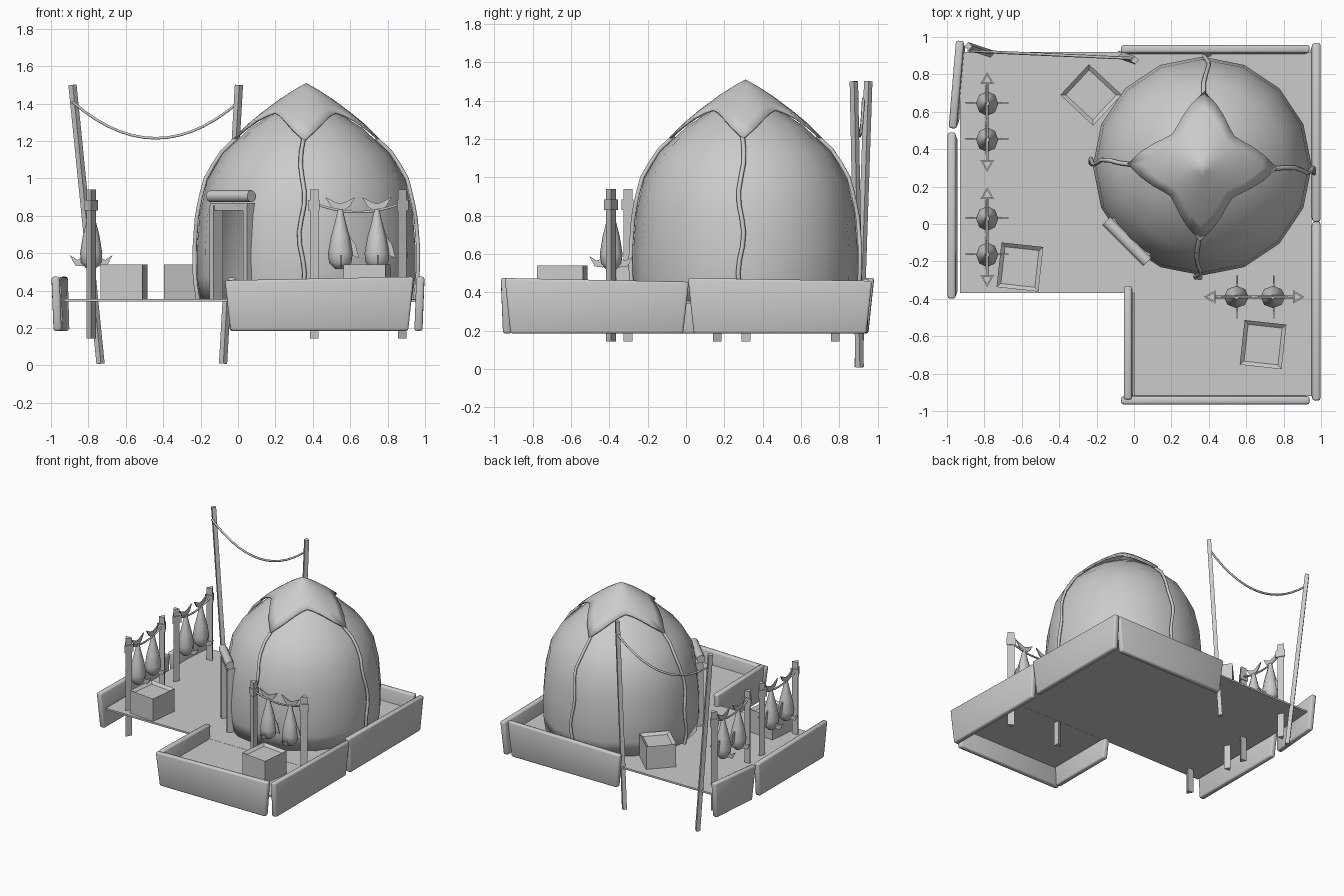
import bpy, bmesh, math
from mathutils import Vector, Matrix

if "Cube" in bpy.data.objects:
    bpy.data.objects.remove(bpy.data.objects["Cube"], do_unlink=True)

grey = bpy.data.materials.new("plain grey")
grey.use_nodes = True
grey.diffuse_color = (0.6, 0.6, 0.6, 1)
grey.node_tree.nodes["Principled BSDF"].inputs["Base Color"].default_value = (0.6, 0.6, 0.6, 1)

DECK = 0.355
CENTRE = Vector((0.365, 0.31, 0))
# radius and height pairs, base to apex
DOME = [(.565, .35), (.583, .47), (.585, .62), (.57, .81), (.53, .99),
        (.45, 1.13), (.3, 1.27), (.16, 1.36), (0, 1.42)]
CAP = [(0, 1.51), (.09, 1.46), (.17, 1.405), (.3, 1.305), (.4, 1.205)]


def interp(pairs, v):
    """Piecewise linear lookup in ascending pairs."""
    for (a, fa), (b, fb) in zip(pairs, pairs[1:]):
        if v <= b:
            return fa + (fb - fa) * (v - a) / (b - a)
    return pairs[-1][1]


def finish(name, bm, smooth=None):
    bmesh.ops.recalc_face_normals(bm, faces=bm.faces)
    mesh = bpy.data.meshes.new(name)
    bm.to_mesh(mesh)
    bm.free()
    ob = bpy.data.objects.new(name, mesh)
    bpy.context.collection.objects.link(ob)
    mesh.materials.append(grey)
    if smooth:
        bpy.ops.object.select_all(action='DESELECT')
        ob.select_set(True)
        bpy.context.view_layer.objects.active = ob
        bpy.ops.object.shade_smooth_by_angle(angle=math.radians(smooth))
    return ob


def box(name, centre, size, turn=0):
    bm = bmesh.new()
    bmesh.ops.create_cube(bm, size=1, matrix=Matrix.LocRotScale(
        Vector(centre), Matrix.Rotation(turn, 3, 'Z'), Vector(size)))
    return finish(name, bm)


def prism(name, a, b, radius, sides, spin=0, smooth=None):
    """Straight bar between two points."""
    a, b = Vector(a), Vector(b)
    rot = (b - a).to_track_quat('Z', 'Y').to_matrix().to_4x4()
    bm = bmesh.new()
    bmesh.ops.create_cone(bm, cap_ends=True, segments=sides, radius1=radius,
                          radius2=radius, depth=(b - a).length,
                          matrix=Matrix.Translation((a + b) / 2) @ rot @ Matrix.Rotation(spin, 4, 'Z'))
    return finish(name, bm, smooth)


def rope(name, points, radius):
    curve = bpy.data.curves.new(name, 'CURVE')
    curve.dimensions = '3D'
    curve.bevel_depth = radius
    curve.bevel_resolution = 1
    curve.use_fill_caps = True
    line = curve.splines.new('POLY')
    line.points.add(len(points) - 1)
    for p, co in zip(line.points, points):
        p.co = (*co, 1)
    ob = bpy.data.objects.new(name, curve)
    bpy.context.collection.objects.link(ob)
    curve.materials.append(grey)
    bpy.ops.object.select_all(action='DESELECT')
    ob.select_set(True)
    bpy.context.view_layer.objects.active = ob
    bpy.ops.object.convert(target='MESH')


def sag(a, b, drop, n=10):
    a, b = Vector(a), Vector(b)
    return [a.lerp(b, i / n) - Vector((0, 0, drop * 4 * (i / n) * (1 - i / n))) for i in range(n + 1)]


def loft(bm, rings, closed=True):
    for r, s in zip(rings, rings[1:]):
        for i in range(len(r) if closed else len(r) - 1):
            j = (i + 1) % len(r)
            bm.faces.new((r[i], r[j], s[j], s[i]))


# Deck in two plates
box("main_deck", (.01, .275, DECK - .007), (1.88, 1.29, .014))
box("front_deck", (.475, -.645, DECK - .008), (.95, .55, .014))


# Low boards around the deck, slightly wider at the top
def wall(name, a, b, z_top_a, z_top_b):
    a, b = Vector((*a, 0)), Vector((*b, 0))
    along = (b - a).normalized()
    side = Vector((along.y, -along.x, 0)) * .027
    bm = bmesh.new()
    rings = []
    for end, top, s in ((a, z_top_a, 1), (b, z_top_b, -1)):
        low = end + along * .03 * s
        rings.append([bm.verts.new(p + Vector((0, 0, z))) for p, z in (
            (low - side, .185), (low + side * .6, .185), (end + side, top), (end - side * .6, top))])
    loft(bm, rings)
    bm.faces.new(rings[0])
    bm.faces.new(rings[1])
    bmesh.ops.recalc_face_normals(bm, faces=bm.faces)
    bmesh.ops.bevel(bm, geom=bm.edges[:], offset=.012, segments=2, profile=.5, affect='EDGES')
    finish(name, bm, 80)


wall("front_wall", (-.07, -.938), (.94, -.938), .455, .475)
wall("left_wall_front", (.97, -.945), (.97, .015), .475, .455)
wall("left_wall_back", (.97, .01), (.97, .97), .475, .46)
wall("back_wall", (.94, .93), (-.07, .93), .47, .46)
wall("right_wall_back", (-.925, .98), (-.965, .51), .475, .46)
wall("right_wall_front", (-.97, .49), (-.97, -.4), .46, .475)
wall("inner_wall", (-.028, -.33), (-.028, -.94), .455, .47)

# Dome shell with a cut doorway
bm = bmesh.new()
rings = [[bm.verts.new(CENTRE + Vector((r * math.cos(i * math.pi / 8), r * math.sin(i * math.pi / 8), z)))
          for i in range(16)] for r, z in DOME[:-1]]
loft(bm, rings)
tip = bm.verts.new(CENTRE + Vector((0, 0, DOME[-1][1])))
for i in range(16):
    bm.faces.new((rings[-1][i], rings[-1][(i + 1) % 16], tip))
dome = finish("dome", bm, 60)
shell = dome.modifiers.new("shell", 'SOLIDIFY')
shell.thickness = .02
shell.offset = -1
DOOR = math.radians(225)
out = Vector((math.cos(DOOR), math.sin(DOOR), 0))
across = Vector((-out.y, out.x, 0))
cutter = box("doorway_cutter", CENTRE + out * .56 + Vector((0, 0, .59)), (.3, .22, .49), DOOR)
cutter.hide_render = True
cutter.hide_viewport = True
cutter.display_type = 'WIRE'
cut = dome.modifiers.new("doorway", 'BOOLEAN')
cut.object = cutter
cut.solver = 'EXACT'

# Door surround and rolled flap
for s in (-1, 1):
    box("door_jamb", CENTRE + out * .555 + across * .125 * s + Vector((0, 0, .605)), (.07, .03, .5), DOOR)
box("door_lintel", CENTRE + out * .55 + Vector((0, 0, .85)), (.07, .28, .04), DOOR)
roll = CENTRE + out * .57 + Vector((0, 0, .905))
prism("rolled_flap", roll - across * .155, roll + across * .155, .032, 10, smooth=40)

# Four-pointed cover over the crown
bm = bmesh.new()
rings = []
for t in (.15, .35, .6, .8, 1):
    ring = []
    for i in range(32):
        u = abs((i + 4) % 8 - 4) / 4
        r = t * (.235 + .165 * (1 - u) ** 1.6)
        a = i * math.pi / 16 - .03
        ring.append(bm.verts.new(CENTRE + Vector((r * math.cos(a), r * math.sin(a), interp(CAP, r)))))
    rings.append(ring)
loft(bm, rings)
tip = bm.verts.new(CENTRE + Vector((0, 0, CAP[0][1])))
for i in range(32):
    bm.faces.new((rings[0][i], rings[0][(i + 1) % 32], tip))
cover = finish("crown_cover", bm, 50)
thick = cover.modifiers.new("cloth", 'SOLIDIFY')
thick.thickness = .012
thick.offset = -1

# Ropes from the cover points down the dome
heights = [(z, r) for r, z in DOME]
for k in range(4):
    pts = []
    for i in range(13):
        z = 1.215 - .86 * i / 12
        a = k * math.pi / 2 - .04 + .025 * math.sin(i * 1.1 + k)
        r = interp(heights, z) + .014
        pts.append(CENTRE + Vector((r * math.cos(a), r * math.sin(a), z)))
    rope("dome_rope", pts, .012)

# Crates with a sunken lid
for x, y, turn in ((-.23, .69, .82), (-.61, -.23, -.11), (.69, -.645, -.11)):
    crate = box("crate", (x, y, DECK + .0925), (.225, .24, .185), turn)
    bm = bmesh.new()
    bm.from_mesh(crate.data)
    top = [f for f in bm.faces if f.normal.z > .9]
    bmesh.ops.inset_region(bm, faces=top, thickness=.03)
    bmesh.ops.translate(bm, verts=top[0].verts, vec=(0, 0, -.02))
    bm.to_mesh(crate.data)
    bm.free()


# Hanging fish: tail up, head down, fins square to the rack
def fish(place, turn):
    m = Matrix.Translation(place) @ Matrix.Rotation(turn, 4, 'Z')
    bm = bmesh.new()
    rings = [[bm.verts.new((r * math.cos(i * math.pi / 4), .9 * r * math.sin(i * math.pi / 4), z))
              for i in range(8)]
             for r, z in ((.025, .515), (.06, .55), (.066, .6), (.05, .69), (.028, .77), (.013, .835))]
    loft(bm, rings)
    bm.faces.new(rings[0])
    bm.faces.new(rings[-1])
    bmesh.ops.transform(bm, matrix=m, verts=bm.verts)
    finish("fish_body", bm, 50)
    bm = bmesh.new()

    def fin(points):
        front = [bm.verts.new((x, y, z)) for x, y, z in points]
        f = bm.faces.new(front)
        n = Vector((0, 1, 0)) if all(abs(p[1]) < .001 for p in points) else Vector((1, 0, 0))
        ext = bmesh.ops.extrude_face_region(bm, geom=[f])
        bmesh.ops.translate(bm, verts=[v for v in ext["geom"] if isinstance(v, bmesh.types.BMVert)], vec=n * .008)

    for s in (-1, 1):
        fin([(0, 0, .815), (s * .05, 0, .85), (s * .08, 0, .9), (s * .03, 0, .875), (0, 0, .865)])
        fin([(0, s * .04, .53), (0, s * .085, .535), (0, s * .115, .59), (0, s * .075, .565), (0, s * .04, .58)])
    fin([(.05, 0, .69), (.08, 0, .65), (.1, 0, .575), (.06, 0, .59)])
    bmesh.ops.transform(bm, matrix=m, verts=bm.verts)
    finish("fish_fins", bm)


# Drying racks: two posts, a slack rope and two fish
def rack(a, b):
    a, b = Vector((*a, 0)), Vector((*b, 0))
    along = (b - a).normalized()
    turn = math.atan2(along.y, along.x)
    for p, spin in ((a, turn + math.pi), (b, turn)):
        for name, lo, hi, r in (("rack_post", .145, .94, .03), ("rack_binding", .83, .885, .042)):
            prism(name, p + Vector((0, 0, lo)), p + Vector((0, 0, hi)), r, 3, spin + math.pi / 2)
    up = Vector((0, 0, .865))
    rope("rack_rope", sag(a + up, b + up, .045), .007)
    for t in (.29, .72):
        fish(a.lerp(b, t), turn)


rack((-.785, .32), (-.785, .77))
rack((-.785, -.295), (-.785, .155))
rack((.415, -.39), (.87, -.39))

# Two leaning poles with a slack line
prism("tall_pole_right", (-.735, .9, .01), (-.885, .95, 1.5), .022, 4, .4)
prism("tall_pole_left", (-.08, .905, .01), (.005, .875, 1.5), .022, 4, .4)
rope("slack_line", sag((-.885, .925, 1.41), (.005, .885, 1.41), .195, 14), .008)
